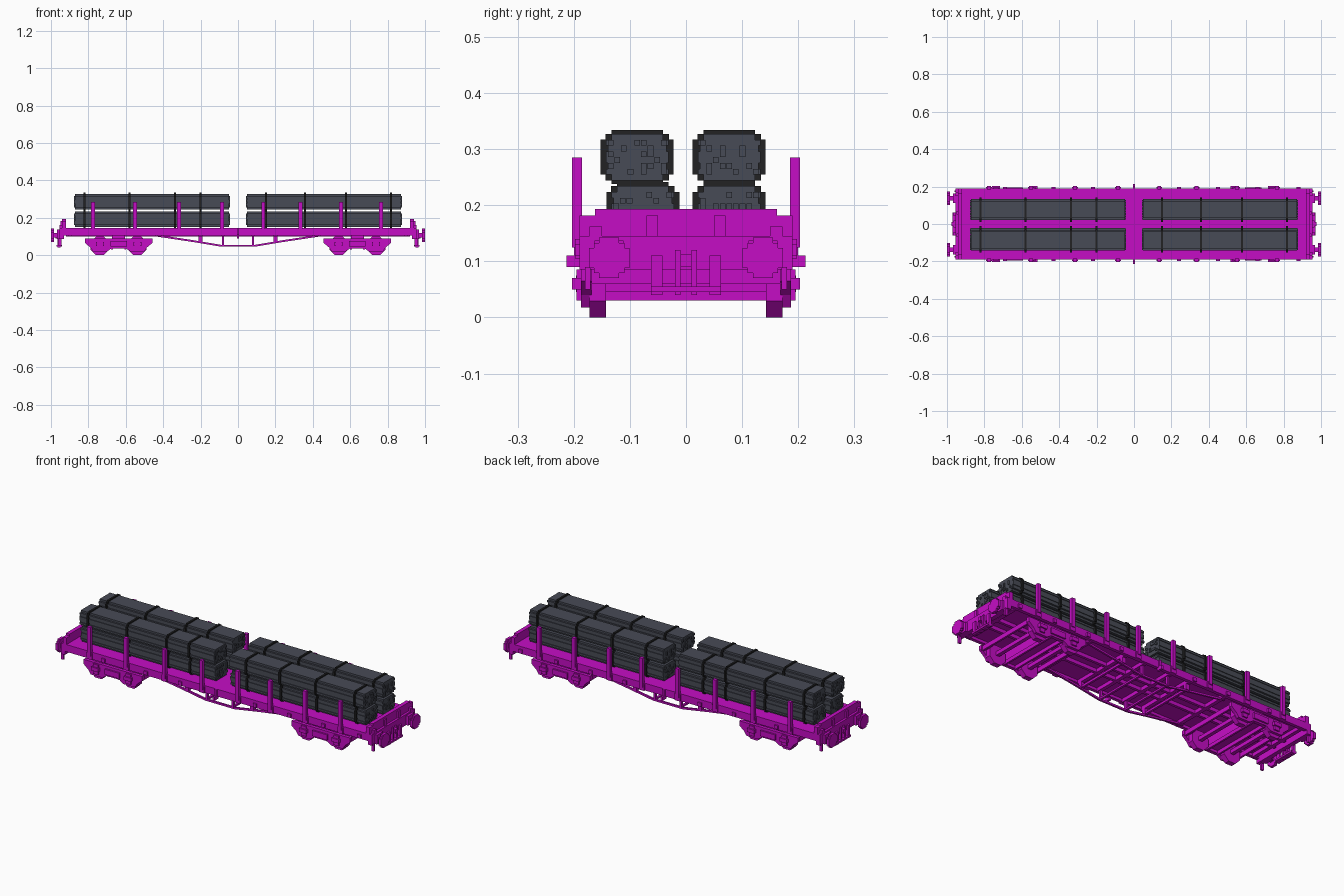
import bpy
import bmesh
import random
from math import cos, sin, pi
from mathutils import Vector

random.seed(4)
if "Cube" in bpy.data.objects:
    bpy.data.objects.remove(bpy.data.objects["Cube"])


def material(name, rgb):
    m = bpy.data.materials.new(name)
    m.use_nodes = True
    col = (*rgb, 1)
    m.diffuse_color = col
    m.node_tree.nodes["Principled BSDF"].inputs["Base Color"].default_value = col
    return m


MAGENTA = material("magenta paint", (0.56, 0.004, 0.56))
GREY = material("slate grey cargo", (0.064, 0.07, 0.092))
BLACK = material("black strap", (0.016, 0.016, 0.017))


class Part:
    """Collects boxes and prisms into one flat-shaded object."""

    def __init__(self, name, mat):
        self.name, self.mat, self.bm = name, mat, bmesh.new()

    def box(self, x0, x1, y0, y1, z0, z1):
        self.prism([(x0, z0), (x1, z0), (x1, z1), (x0, z1)], y0, y1)

    def mirrored(self, x0, x1, y0, y1, z0, z1):
        self.box(x0, x1, y0, y1, z0, z1)
        self.box(x0, x1, -y1, -y0, z0, z1)

    def prism(self, profile, y0, y1):
        vs = [self.bm.verts.new((x, y0, z)) for x, z in profile]
        face = self.bm.faces.new(vs)
        out = bmesh.ops.extrude_face_region(self.bm, geom=[face])
        moved = [g for g in out["geom"] if isinstance(g, bmesh.types.BMVert)]
        bmesh.ops.translate(self.bm, verts=moved, vec=Vector((0, y1 - y0, 0)))

    def done(self):
        bmesh.ops.recalc_face_normals(self.bm, faces=self.bm.faces)
        mesh = bpy.data.meshes.new(self.name)
        self.bm.to_mesh(mesh)
        self.bm.free()
        mesh.materials.append(self.mat)
        ob = bpy.data.objects.new(self.name, mesh)
        bpy.context.collection.objects.link(ob)


def disc(cx, cz, r, sides=8):
    turn = pi / sides
    return [(cx + r * cos(turn + 2 * pi * i / sides), cz + r * sin(turn + 2 * pi * i / sides))
            for i in range(sides)]


V = 0.0103  # basic block size

# Deck floor, side sills and centre sills
deck = Part("deck", MAGENTA)
deck.box(-.95, .95, -.185, .185, .12, .145)
deck.mirrored(-.95, .95, .172, .19, .105, .145)
deck.mirrored(-.92, .92, .03, .045, .1, .122)
for x in (-.9, -.42, -.2, -.08, .08, .2, .42, .9):
    deck.box(x - .01, x + .01, -.175, .175, .1, .122)
deck.done()

# Stakes with their pockets along both sides
stakes = Part("side_stakes", MAGENTA)
for x in (-.775, -.55, -.315, -.085, .135, .335, .55, .765):
    stakes.mirrored(x - V, x + V, .185, .203, .125, .285)
    stakes.mirrored(x - .016, x + .016, .185, .198, .105, .14)
for x in (-.69, -.43, -.22, .24, .45, .66, .88):
    stakes.mirrored(x - V, x + V, .185, .198, .11, .13)
stakes.mirrored(-.006, .006, .18, .213, .09, .11)
stakes.mirrored(-.006, .006, .18, .2, .1, .145)
stakes.done()

# Low end walls, with raised ribs
for side, s in (("left", 1), ("right", -1)):
    def span(a, b):
        return (min(a * s, b * s), max(a * s, b * s))

    wall = Part(side + "_end_wall", MAGENTA)
    wall.box(*span(.92, .942), -.162, .162, .14, .193)
    wall.box(*span(.92, .942), -.19, .19, .14, .182)
    wall.box(*span(.93, .955), -.19, .19, .085, .145)
    wall.mirrored(*span(.94, .95), .05, .07, .13, .182)
    wall.mirrored(*span(.94, .955), .15, .172, .125, .162)
    wall.done()

    # Buffers: stepped shaft and eight-sided-looking head
    buffers = Part(side + "_buffers", MAGENTA)
    for y in (-.137, .137):
        buffers.box(*span(.95, .968), y - .026, y + .026, .085, .137)
        buffers.box(*span(.96, .99), y - .012, y + .012, .094, .118)
        for w, h in ((.036, .018), (.027, .027), (.018, .036)):
            buffers.box(*span(.985, 1), y - w, y + w, .106 - h, .106 + h)
    buffers.done()

    # Coupling, hoses and corner steps
    gear = Part(side + "_coupling", MAGENTA)
    gear.box(*span(.95, .975), -.01, .01, .09, .112)
    gear.mirrored(*span(.95, .965), .01, .02, .04, .12)
    gear.mirrored(*span(.95, .965), .042, .062, .04, .11)
    gear.mirrored(*span(.945, .96), .17, .18, .05, .09)
    gear.box(*span(.94, .97), -.062, .062, .045, .055)
    gear.done()

# Bogies: side frames, wheels, axles and brake beams
for side, cx in (("left", .638), ("right", -.638)):
    frame = Part(side + "_bogie_frame", MAGENTA)
    half = [(.18, .09), (.18, .065), (.15, .04), (.135, .018), (.065, .018), (.04, .035)]
    outline = [(cx + x, z) for x, z in half] + [(cx - x, z) for x, z in reversed(half)]
    for y in (-.187, .168):
        frame.prism(outline, y, y + .019)
    frame.box(cx - .035, cx + .035, -.17, .17, .05, .12)
    for x in (cx - .175, cx + .165):
        frame.box(x, x + V, -.175, .175, .06, .085)
    for x in (cx - .04, cx + .03):
        frame.box(x, x + V, -.18, .18, .03, .05)
    for x in (cx - .1, cx + .1):
        frame.mirrored(x - .022, x + .022, .185, .203, .05, .07)
        frame.mirrored(x - .015, x + .015, .185, .195, .03, .085)
    frame.mirrored(cx - .045, cx + .045, .185, .196, .045, .075)
    frame.done()

    wheels = Part(side + "_bogie_wheels", MAGENTA)
    for x in (cx - .1, cx + .1):
        wheels.box(x - V, x + V, -.17, .17, .045, .066)
        for y in (-.172, .143):
            wheels.prism(disc(x, .05, .054), y, y + .029)
    wheels.done()

# Trussing rods under the middle, with posts and cross beams
truss = Part("underframe_truss", MAGENTA)
path = [(-.44, .1), (-.24, .07), (-.09, .045), (.09, .045), (.24, .07), (.44, .1)]
rod = path + [(x, z + .01) for x, z in reversed(path)]
for y in (-.16, .15):
    truss.prism(rod, y, y + V)
for x in (-.2, .2):
    truss.mirrored(x - V, x + V, .145, .165, .07, .12)
    truss.box(x - .006, x + .006, -.16, .16, .07, .082)
for x in (-.08, .08):
    truss.mirrored(x - .006, x + .006, .148, .162, .05, .12)
    truss.box(x - .006, x + .006, -.16, .16, .05, .06)
truss.done()


# Cargo: stacked bundles of bars with bands round them
def bundle(name, x0, x1, yc, z0, bands):
    bars = Part(name + "_bars", GREY)
    half, rows = .056, 8
    step = .083 / rows
    for i in range(rows):
        inset = V if i in (0, rows - 1) else (.004 if i in (2, 5) else 0)
        bars.box(x0, x1, yc - half + inset, yc + half - inset, z0 + i * step, z0 + (i + 1) * step)
    # uneven bar ends
    for i in range(1, rows - 1):
        for j in range(-4, 5):
            if random.random() < .35:
                y, z = yc + j * V * 1.15, z0 + i * step
                bars.box(x0 - .005, x1 + .005, y - .005, y + .005, z, z + step)
    bars.done()
    strap = Part(name + "_straps", BLACK)
    w, top = .065, z0 + .083
    for x in bands:
        a, b = x - .005, x + .005
        strap.box(a, b, yc - w, yc + w, z0 + V, top - V)
        strap.box(a, b, yc - w + V * .8, yc + w - V * .8, z0, top)
        strap.box(a, b, yc - .046, yc + .046, z0 - .006, top + .007)
    strap.done()


for row, lower_y, upper_y in (("front", -.077, -.087), ("back", .077, .077)):
    for side, x0, x1, bands in (("right", -.872, -.048, (-.82, -.58, -.337, -.2)),
                                ("left", .048, .872, (.15, .358, .578, .818))):
        bundle(f"{side}_{row}_lower_bundle", x0, x1, lower_y, .151, bands)
        bundle(f"{side}_{row}_upper_bundle", x0, x1, upper_y, .244, bands)
